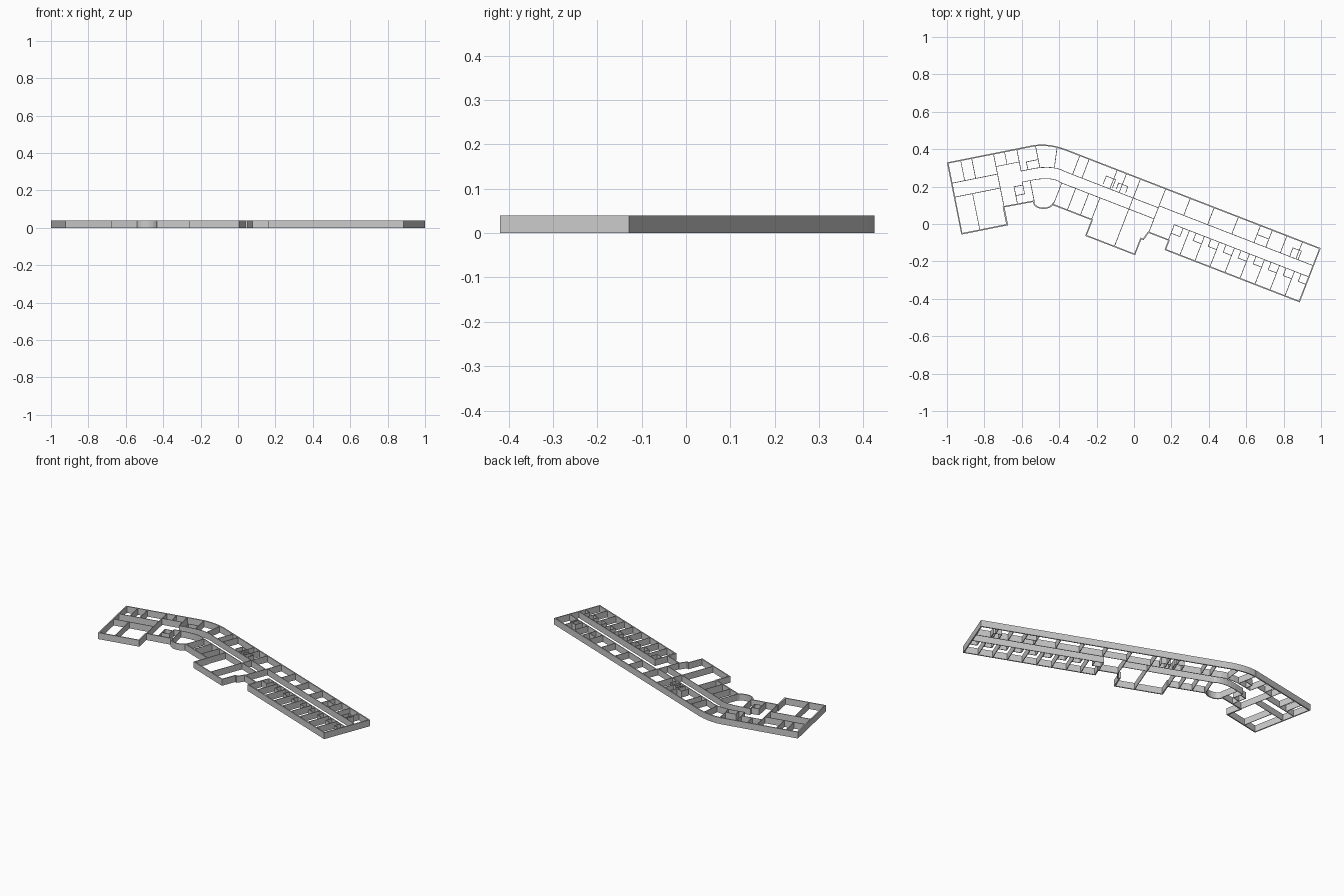
import bpy, bmesh, math
from mathutils import Vector

if "Cube" in bpy.data.objects:
    bpy.data.objects.remove(bpy.data.objects["Cube"])

U = 187.0          # plan units per model unit
H = 0.04           # wall height
OUT, INN = 0.007, 0.0035


def frame(origin, angle, flip, stretch=1.0):
    """Plan frame for one wing: (along, depth) -> model x, y."""
    c, s = math.cos(math.radians(angle)), math.sin(math.radians(angle))
    along = Vector((c, s)) * flip
    depth = Vector((s, -c)) * stretch
    return lambda a, d: Vector(origin) + (along * a + depth * d) / U


R = frame((0.9985, -0.129), -21.2, -1, 1.03)  # long wing, from its far end
L = frame((-1.0, 0.329), 11.3, 1)             # short wing, from its left end


def P(x, y):
    return Vector((x / U, y / U))


def ribbon(bm, pts, th, closed=False, shift=0.0):
    """Mitred wall of thickness th following a path."""
    n = len(pts)
    left, right = [], []
    for i, p in enumerate(pts):
        dirs = []
        if closed or i > 0:
            dirs.append((p - pts[i - 1]).normalized())
        if closed or i < n - 1:
            dirs.append((pts[(i + 1) % n] - p).normalized())
        nor = [Vector((-d.y, d.x)) for d in dirs]
        m = sum(nor, Vector((0, 0))).normalized()
        m /= max(0.4, m.dot(nor[0]))
        left.append(p + m * (shift + th / 2))
        right.append(p + m * (shift - th / 2))
    rings = []
    for l, r in zip(left, right):
        rings.append([bm.verts.new((q.x, q.y, z)) for q, z in
                      ((l, 0), (r, 0), (r, H), (l, H))])
    for i in range(n if closed else n - 1):
        a, b = rings[i], rings[(i + 1) % n]
        for k in range(4):
            bm.faces.new((a[k], a[(k + 1) % 4], b[(k + 1) % 4], b[k]))
    if not closed:
        bm.faces.new(rings[0])
        bm.faces.new(rings[-1][::-1])


def build(name, paths, th, closed=False, shift=0.0):
    bm = bmesh.new()
    for p in paths:
        ribbon(bm, p, th, closed, shift)
    bmesh.ops.recalc_face_normals(bm, faces=bm.faces)
    me = bpy.data.meshes.new(name)
    bm.to_mesh(me)
    bm.free()
    bpy.context.collection.objects.link(bpy.data.objects.new(name, me))


def bend(p0, p1, p2, n=6):
    """Quadratic curve joining the two wings."""
    return [p0 * (1 - t) ** 2 + p1 * 2 * t * (1 - t) + p2 * t * t
            for t in (i / n for i in range(n + 1))]


# outer wall, clockwise from the far end of the long wing
bay = [P(-90.5 + 10.5 * math.cos(a), 22 + 7 * math.sin(a))
       for a in (-math.pi * i / 10 for i in range(11))]
outline = [R(0, 0), R(0, 56.5), R(145, 56.5), R(145, 46.7), R(166, 46.7),
           R(168, 55), R(170.5, 55), R(170.5, 71.6), R(224, 71.6),
           R(224, 55.2), R(265, 55.2)] + bay + [
           L(47.3, 55.2), L(47.3, 73.5), L(0, 73.5), L(0, 0)]
outline += bend(L(88, 0), L(105, 0.5), R(269, 0))
build("outer_wall", [outline], OUT, True, -OUT / 2)

# corridor walls running through the bend
upper = [R(0, 18.5), R(166, 18.5), R(166, 20.5)] + \
    bend(R(266, 20.5), L(105, 24), L(86, 23)) + [L(71, 23)]
lower = [R(166, 32)] + bend(R(266, 32), L(102, 35), L(83, 34)) + [L(70, 34)]
build("corridor_walls", [upper, lower, [R(0, 30.2), R(145, 30.2)]], INN)

# room partitions of the long wing
rooms = [[R(s, 0), R(s, 18.5)] for s in (19.3, 36, 51.6, 64.3, 88, 114, 139.6)]
rooms += [[R(s, 0), R(s, 20.5)] for s in (193, 208, 218, 248, 258)]
rooms += [[R(16.1 * i, 30.2), R(16.1 * i, 56.5)] for i in range(1, 9)]
rooms += [[R(s, 32), R(s, 55.2)] for s in (236, 250, 265)]
rooms += [[R(166, 0), R(166, 46.7)], [R(145, 30.2), R(145, 46.7)],
          [R(193, 20.5), R(193, 71.6)], [R(224, 32), R(224, 55.2)]]
build("long_wing_partitions", rooms, INN)

# small bathrooms tucked into room corners
baths = [[R(16.1 * i, 38), R(16.1 * i + 9, 38), R(16.1 * i + 9, 30.2)]
         for i in range(8)]
baths += [[R(145, 39), R(135.5, 39), R(135.5, 30.2)]]
for s0, s1, d in ((17, 26, 9.5), (51.6, 64.3, 10), (202, 212, 12), (216, 226, 10)):
    baths.append([R(s0, 18.5), R(s0, d), R(s1, d), R(s1, 18.5)])
build("bathroom_walls", baths, INN)

# room partitions of the short wing
short = [[L(47.3, 0), L(47.3, 73.3)], [L(0, 21.3), L(47.3, 21.3)],
         [L(0, 35.5), L(47.3, 35.5)], [L(19, 35.5), L(19, 73.3)],
         [L(13.8, 0), L(13.8, 21.3)], [L(25, 0), L(25, 21.3)],
         [L(47.3, 13.6), L(71, 13.6)], [L(58.5, 0), L(58.5, 13.6)],
         [L(71, 0), L(71, 23)], [L(90, 0), L(90, 23)],
         [L(78, 23), L(78, 15), L(90, 15)],
         [L(61, 55.2), L(61, 37), L(70, 37), L(70, 34)],
         [L(61, 46), L(70, 46), L(70, 37)], [L(78, 34), L(78, 55.2)],
         [P(-77, 76), P(-79.5, 57)]]
build("short_wing_partitions", short, INN)
